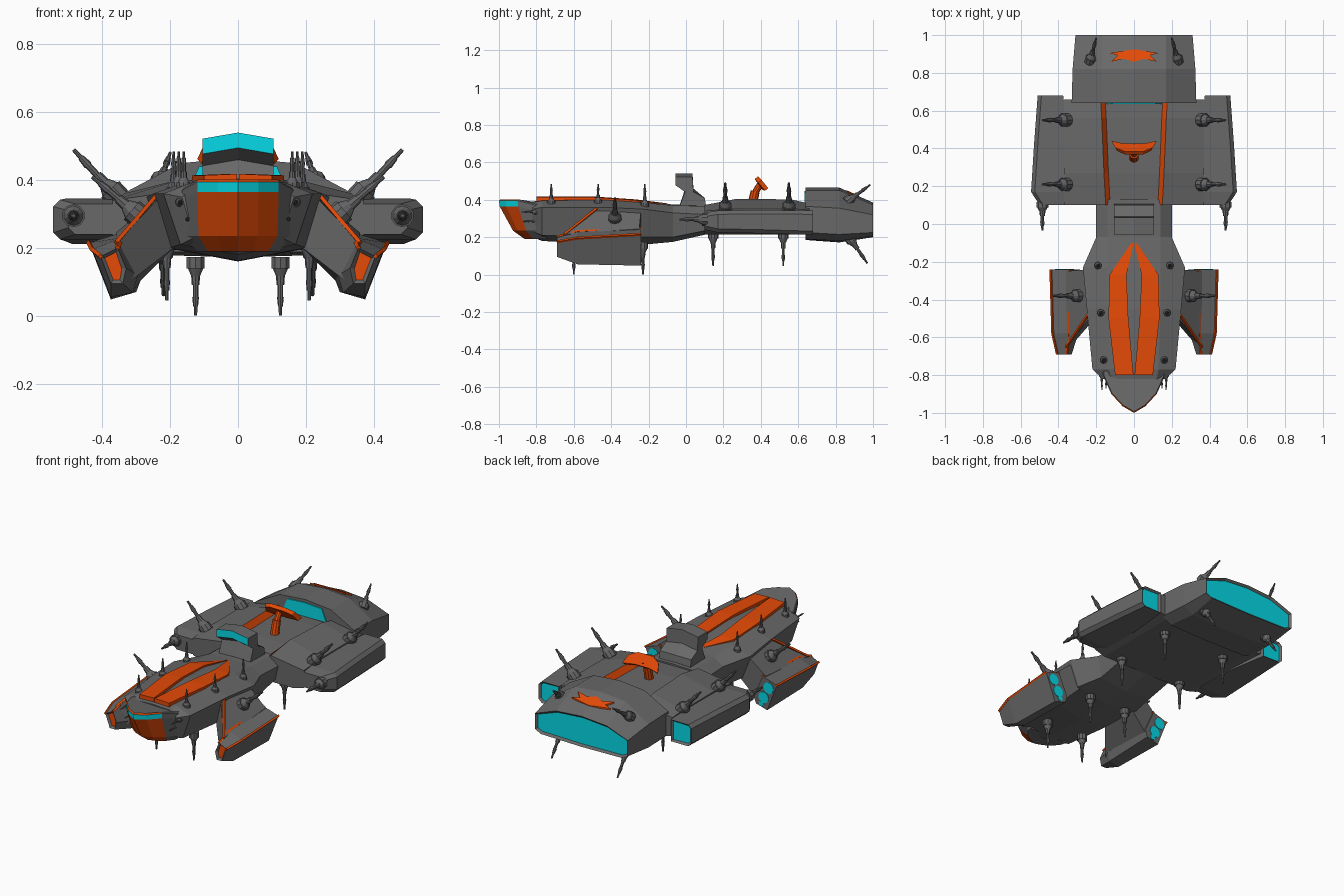
import bpy, bmesh, math
from mathutils import Vector, Matrix

if "Cube" in bpy.data.objects:
    bpy.data.objects.remove(bpy.data.objects["Cube"])


def material(name, rgb):
    m = bpy.data.materials.new(name)
    m.diffuse_color = (*rgb, 1)
    m.use_nodes = True
    m.node_tree.nodes["Principled BSDF"].inputs["Base Color"].default_value = m.diffuse_color
    return m


MATS = [material("hull grey", (0.14, 0.14, 0.14)),
        material("orange paint", (0.78, 0.068, 0.002)),
        material("cyan glow", (0.002, 0.72, 0.82)),
        material("gun grey", (0.13, 0.13, 0.135))]
GREY, ORANGE, CYAN, GUN = range(4)


def finish(name, bm, color=None, paint=None):
    bm.normal_update()
    for f in bm.faces:
        if color is not None:
            f.material_index = color
        if paint:
            f.material_index = paint(f.calc_center_median(), f.normal)
    me = bpy.data.meshes.new(name)
    bm.to_mesh(me)
    bm.free()
    for m in MATS:
        me.materials.append(m)
    ob = bpy.data.objects.new(name, me)
    bpy.context.collection.objects.link(ob)
    return ob


def loft(name, rings, color=GREY, paint=None, front=None, back=None):
    """Skin rings of points; front/back = colour of a recessed end panel."""
    bm = bmesh.new()
    vs = [[bm.verts.new(p) for p in r] for r in rings]
    n = len(rings[0])
    for a, b in zip(vs, vs[1:]):
        for i in range(n):
            j = (i + 1) % n
            bm.faces.new((a[i], a[j], b[j], b[i]))
    caps = [bm.faces.new(vs[0]), bm.faces.new(vs[-1])]
    bmesh.ops.recalc_face_normals(bm, faces=bm.faces)
    for f in bm.faces:
        f.material_index = color
    for f, c in zip(caps, (front, back)):
        if c is not None:
            bmesh.ops.inset_individual(bm, faces=[f], thickness=0.013, depth=-0.012)
            f.material_index = c
    return finish(name, bm, paint=paint)


def ring(y, half):
    """Mirror a half section (x, z), listed from top centre to bottom centre."""
    other = [(-x, z) for x, z in reversed(half) if x > 0]
    return [(x, y, z) for x, z in half + other]


def strip(name, rows, thick, color=ORANGE):
    """Pair of long plates; rows are (y, inner x, outer x, top z)."""
    for s, side in ((1, "right"), (-1, "left")):
        loft(f"{name}_{side}", [[(s * a, y, z), (s * b, y, z - .004), (s * b, y, z - thick),
                                 (s * a, y, z - thick)] for y, a, b, z in rows], color)


def rod(bm, a, b, r1, r2, seg=8):
    a, b = Vector(a), Vector(b)
    d = b - a
    mat = Matrix.Translation((a + b) / 2) @ d.to_track_quat('Z', 'Y').to_matrix().to_4x4()
    bmesh.ops.create_cone(bm, cap_ends=True, segments=seg, radius1=r1, radius2=r2,
                          depth=d.length, matrix=mat)


def guns(name, spots, size):
    """Mirrored turrets: flared base, sleeve and stepped barrel from start to tip."""
    for i, (a, b) in enumerate(spots):
        for s, side in ((1, "right"), (-1, "left")):
            p, q = Vector((s * a[0], a[1], a[2])), Vector((s * b[0], b[1], b[2]))
            at = lambda t: p.lerp(q, t)
            bm = bmesh.new()
            rod(bm, at(-0.12), at(0.1), size, size, 10)
            rod(bm, at(0.1), at(0.24), size * 0.85, size * 0.5, 10)
            rod(bm, at(0.22), at(0.42), size * 0.48, size * 0.4)
            rod(bm, at(0.4), at(0.66), size * 0.28, size * 0.28)
            rod(bm, at(0.64), at(0.82), size * 0.36, size * 0.26)
            rod(bm, at(0.8), at(1), size * 0.2, size * 0.16)
            finish(f"{name}_{i + 1}_{side}", bm, GUN)


# Forward hull
loft("forward_hull", [
    ring(-.82, [(0, .39), (.12, .385), (.165, .35), (.13, .23), (0, .20)]),
    ring(-.77, [(0, .40), (.13, .395), (.22, .36), (.17, .21), (0, .18)]),
    ring(-.45, [(0, .405), (.14, .40), (.25, .36), (.20, .20), (0, .162)]),
    ring(-.23, [(0, .39), (.14, .385), (.27, .35), (.21, .20), (0, .16)]),
    ring(-.07, [(0, .375), (.14, .37), (.20, .33), (.18, .20), (0, .175)]),
    ring(.13, [(0, .37), (.14, .365), (.2, .32), (.18, .24), (0, .22)])])

# Swept nose, stacked by height, with window band and painted front
outline = [(0, -1), (.06, -.965), (.12, -.90), (.165, -.80), (.165, -.74)]
nose = []
for z, k, sx in ((.402, .97, .97), (.395, 1, 1), (.365, .985, 1), (.235, .70, .97), (.19, .45, .75)):
    half = [(x * sx, -.75 + (y + .75) * k) for x, y in outline]
    nose.append([(x, y, z - (.025 if abs(x) > .14 and z > .3 else 0))
                 for x, y in half + [(-x, y) for x, y in reversed(half[1:])]])


def paint_nose(c, n):
    if abs(c.x) > .105 or abs(n.z) > .95 or c.y > -.8:
        return GREY
    return CYAN if .365 < c.z < .396 else ORANGE


loft("nose", nose, paint=paint_nose)

# Raised orange deck plates
strip("deck_plate", [(-.80, .003, .10, .418), (-.50, .03, .135, .418),
                     (-.27, .04, .13, .402), (-.10, .002, .014, .381)], .03)

# Side pods on swept arms
for s, side in ((1, "right"), (-1, "left")):
    sections = [
        (-.69, [(.355, .20), (.405, .175), (.375, .095), (.34, .095), (.33, .14)]),
        (-.58, [(.345, .23), (.43, .195), (.375, .055), (.31, .068), (.295, .12)]),
        (-.24, [(.345, .245), (.44, .215), (.375, .048), (.30, .07), (.285, .11)])]
    loft(f"pod_{side}", [[(s * x, y, z) for x, z in pts] for y, pts in sections], front=ORANGE)
    arm = [[(.22, -.48, .36), (.24, -.24, .345), (.19, -.24, .20), (.19, -.48, .20)],
           [(.36, -.65, .215), (.36, -.25, .245), (.30, -.25, .09), (.32, -.63, .10)]]
    loft(f"pod_arm_{side}", [[(s * x, y, z) for x, y, z in r] for r in arm])
    bm = bmesh.new()
    # orange edging along pod and arm
    for k in (0, 1):
        for (y0, p0), (y1, p1) in zip(sections, sections[1:]):
            rod(bm, (s * p0[k][0], y0, p0[k][1]), (s * p1[k][0], y1, p1[k][1]), .008, .008, 4)
    rod(bm, (s * .24, -.475, .355), (s * .36, -.65, .215), .008, .008, 4)
    finish(f"pod_trim_{side}", bm, ORANGE)
    bm = bmesh.new()
    for x, z, r in ((.385, .185, .034), (.352, .12, .034), (.337, .08, .016)):
        rod(bm, (s * x, -.25, z), (s * x, -.237, z), r, r, 12)
    finish(f"pod_exhaust_{side}", bm, CYAN)

# Bridge tower with window band
tower = [(-.055, .54), (.035, .54), (.04, .46), (.10, .41), (.11, .35),
         (-.04, .35), (-.005, .46), (-.055, .495)]
loft("bridge_tower", [[(x, y, z - (drop if z > .45 else 0)) for y, z in tower]
                      for x, drop in ((-.105, .018), (0, 0), (.105, .018))],
     paint=lambda c, n: CYAN if n.y < -.8 and c.z > .49 else GREY)

# Middle body with a shallow trench whose walls are orange, and side nacelles
loft("middle_body", [
    ring(y, [(0, t - d), (w, t - d), (w + .024, t), (.37, e), (.37, .235), (.30, .215), (0, .215)])
    for y, w, t, d, e in ((.10, .126, .372, .015, .34), (.27, .135, .405, .035, .352),
                          (.56, .147, .402, .035, .352), (.66, .153, .38, .02, .345))],
    paint=lambda c, n: ORANGE if .12 < abs(c.x) < .18 and c.x * n.x < 0 and c.z > .3
    and abs(n.y) < .9 else GREY)
for s, side in ((1, "right"), (-1, "left")):
    rings = []
    for y, xo, zb, zt in ((.10, .50, .24, .33), (.17, .545, .225, .342),
                          (.41, .53, .22, .345), (.68, .51, .212, .342)):
        pts = [(.34, zt), (xo - .02, zt), (xo, zt - .02), (xo, zb + .02), (xo - .02, zb), (.34, zb)]
        if y > .6:
            pts[0], pts[-1] = (.375, zt), (.375, zb)
        rings.append([(s * x, y, z) for x, z in pts])
    loft(f"nacelle_{side}", rings, back=CYAN)

# Stern block with large exhaust
loft("stern_block", [
    ring(.64, [(0, .465), (.17, .45), (.33, .365), (.33, .225), (.27, .19), (0, .185)]),
    ring(.82, [(0, .465), (.17, .45), (.325, .355), (.325, .215), (.26, .18), (0, .172)]),
    ring(1.0, [(0, .385), (.17, .372), (.31, .32), (.31, .225), (.27, .205), (0, .20)])],
    back=CYAN)
loft("stern_window", [ring(y, [(0, .448), (.115, .44), (.145, .37), (0, .365)])
                      for y in (.634, .642)], CYAN)

# Jagged paint patch on the stern slope
jag = [(0, .925), (.13, .905), (.085, .893), (.12, .86), (.05, .875), (0, .858)]
jag += [(-x, y) for x, y in reversed(jag) if x > 0]
slope = lambda y: .465 - (y - .82) * .444
loft("stern_patch", [[(x, y, slope(y) + h) for x, y in jag] for h in (.003, -.006)], ORANGE)

# Antenna dish leaning back on its post
bm = bmesh.new()
rod(bm, (0, .35, .36), (0, .37, .445), .026, .024, 10)
rod(bm, (0, .37, .44), (0, .405, .495), .018, .018, 10)
finish("dish_post", bm, ORANGE)
face = [(-.12, .44, .462), (-.05, .425, .468), (.05, .425, .468), (.12, .44, .462),
        (.10, .405, .505), (.05, .385, .525), (-.05, .385, .525), (-.10, .405, .505)]
loft("dish", [face, [(x * .9, y - .018, z - .014) for x, y, z in face]], ORANGE)

# Guns
guns("deck_gun", [((x, y, z), (x, y, .485)) for x, y, z in
                  ((.16, -.72, .382), (.175, -.47, .385), (.19, -.22, .368))], .022)
guns("belly_gun", [((.125, y, .155), (.125, y, 0)) for y in (-.60, -.23)], .028)
guns("middle_belly_gun", [((.21, y, .21), (.21, y, .045)) for y in (.145, .52)], .028)
guns("wing_gun", [((.365, y, .36), (.485, y, .49)) for y in (.21, .55)], .036)
guns("arm_gun", [((.30, -.38, .30), (.43, -.38, .41))], .036)
guns("nacelle_gun", [((.485, .10, .295), (.485, -.035, .295))], .034)
guns("stern_gun", [((.23, .87, .395), (.20, .985, .48)), ((.22, .88, .19), (.22, .97, .06))], .03)
guns("nose_gun", [((.17, -.80, .335), (.17, -.88, .335)), ((.148, -.79, .285), (.148, -.87, .285))], .015)
